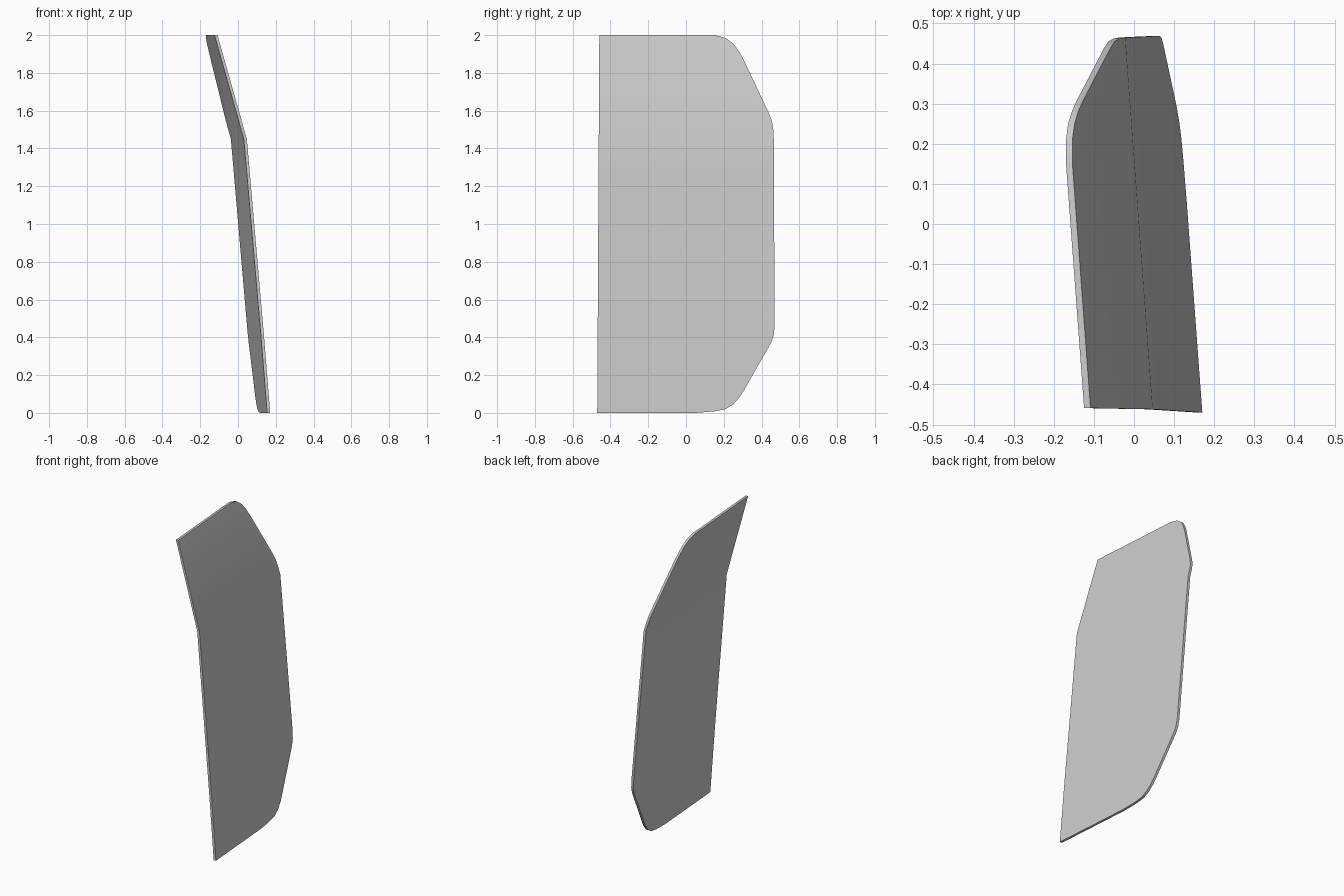
import bpy, bmesh

if "Cube" in bpy.data.objects:
    bpy.data.objects.remove(bpy.data.objects["Cube"])

THICK = 0.016

# Side outline of the panel (y, z)
OUTLINE = [(-0.47, 0), (0.05, 0), (0.15, 0.008), (0.21, 0.02), (0.25, 0.045),
           (0.285, 0.085), (0.31, 0.125), (0.45, 0.37), (0.464, 0.41), (0.469, 0.46),
           (0.465, 1.45), (0.462, 1.50), (0.455, 1.545), (0.44, 1.585), (0.305, 1.87),
           (0.28, 1.915), (0.25, 1.955), (0.21, 1.985), (0.15, 2), (-0.459, 2)]

# Bend of the panel along its height at the front edge (z, x)
BEND = [(0, 0.17), (0.4, 0.138), (1.45, 0.047), (2, -0.108)]


def bend_x(y, z):
    for (z0, x0), (z1, x1) in zip(BEND, BEND[1:]):
        if z <= z1 + 1e-5:
            break
    return x0 + (x1 - x0) * (z - z0) / (z1 - z0) - 0.074 * (y + 0.465)


# Flat slab from the outline
bm = bmesh.new()
face = bm.faces.new([bm.verts.new((0, y, z)) for y, z in OUTLINE])
ext = bmesh.ops.extrude_face_region(bm, geom=[face])
for v in ext["geom"]:
    if isinstance(v, bmesh.types.BMVert):
        v.co.x -= THICK

# Creases across the slab, then bend and lean it
for z in (0.4, 1.25, 1.45):
    bmesh.ops.bisect_plane(bm, geom=bm.verts[:] + bm.edges[:] + bm.faces[:],
                           dist=1e-4, plane_co=(0, 0, z), plane_no=(0, 0, 1))
for v in bm.verts:
    v.co.x += bend_x(v.co.y, v.co.z)
bmesh.ops.recalc_face_normals(bm, faces=bm.faces)

mesh = bpy.data.meshes.new("bent_panel")
bm.to_mesh(mesh)
bm.free()
panel = bpy.data.objects.new("bent_panel", mesh)
bpy.context.collection.objects.link(panel)
bpy.context.view_layer.objects.active = panel
panel.select_set(True)
bpy.ops.object.shade_smooth_by_angle()
